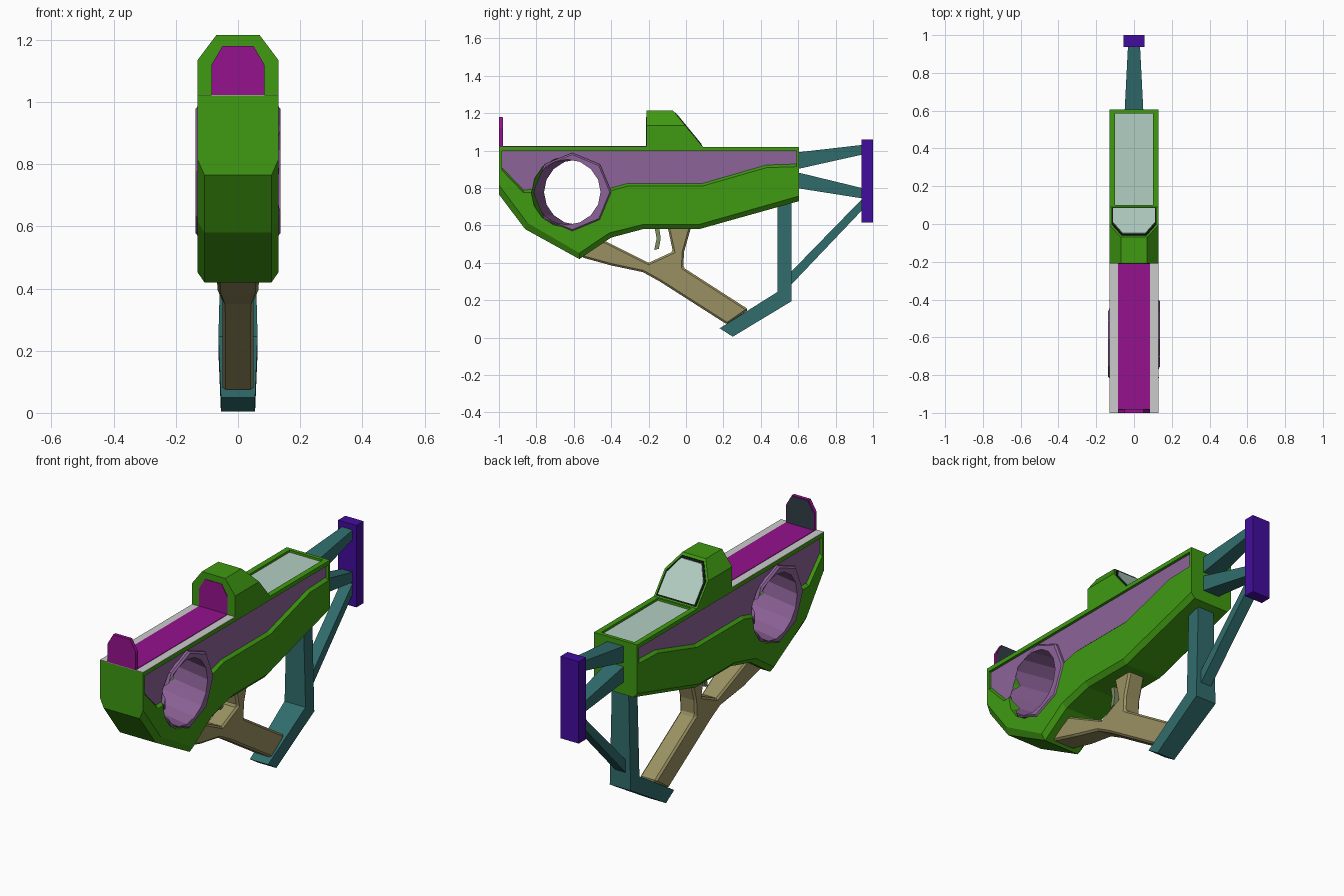
import bpy, bmesh
from math import pi

if "Cube" in bpy.data.objects:
    bpy.data.objects.remove(bpy.data.objects["Cube"])

COLORS = {
    "green": (0.05, 0.32, 0.006), "lilac": (0.27, 0.125, 0.32), "magenta": (0.30, 0.006, 0.27),
    "teal": (0.03, 0.15, 0.15), "indigo": (0.055, 0.004, 0.34), "tan": (0.32, 0.28, 0.12),
    "pale": (0.45, 0.62, 0.54), "slate": (0.03, 0.05, 0.06), "black": (0.005, 0.008, 0.006),
    "olive": (0.2, 0.26, 0.12)}


def finish(obj, color=None, bevel=0):
    if color:
        mat = bpy.data.materials.get(color) or bpy.data.materials.new(color)
        mat.diffuse_color = (*COLORS[color], 1)
        mat.use_nodes = True
        mat.node_tree.nodes["Principled BSDF"].inputs["Base Color"].default_value = mat.diffuse_color
        obj.data.materials.append(mat)
    if bevel:
        m = obj.modifiers.new("bevel", 'BEVEL')
        m.width, m.segments, m.limit_method, m.angle_limit = bevel, 1, 'ANGLE', pi / 3
    return obj


def loft(name, rings, color=None, bevel=0):
    """Closed solid through rings of matching 3D points."""
    bm = bmesh.new()
    vs = [[bm.verts.new(p) for p in r] for r in rings]
    n = len(rings[0])
    for a, b in zip(vs, vs[1:]):
        for i in range(n):
            j = (i + 1) % n
            bm.faces.new((a[i], a[j], b[j], b[i]))
    bm.faces.new(vs[0])
    bm.faces.new(vs[-1])
    bmesh.ops.recalc_face_normals(bm, faces=bm.faces)
    me = bpy.data.meshes.new(name)
    bm.to_mesh(me)
    bm.free()
    obj = bpy.data.objects.new(name, me)
    bpy.context.collection.objects.link(obj)
    return finish(obj, color, bevel)


def prism(name, pts, hw, color=None, bevel=0):
    """Side profile (y, z[, half width]) extruded symmetrically across x."""
    w = [p[2] if len(p) > 2 else hw for p in pts]
    return loft(name, [[(s * k, p[0], p[1]) for p, k in zip(pts, w)] for s in (-1, 1)], color, bevel)


def box(name, x, y0, y1, z0, z1, color=None):
    return prism(name, [(y0, z0), (y1, z0), (y1, z1), (y0, z1)], x, color)


def drum(name, sides, r, hw, turn, color=None):
    bpy.ops.mesh.primitive_cylinder_add(vertices=sides, radius=r, depth=2 * hw,
                                        location=(0, -0.608, 0.778), rotation=(0, pi / 2, 0))
    obj = bpy.context.object
    obj.name = name
    obj.rotation_mode = 'XYZ'
    obj.rotation_euler = (turn, pi / 2, 0)
    return finish(obj, color)


def cut(obj, cutter):
    m = obj.modifiers.new("cut", 'BOOLEAN')
    m.operation, m.object, m.solver = 'DIFFERENCE', cutter, 'EXACT'
    bpy.context.view_layer.objects.active = obj
    bpy.ops.object.modifier_apply(modifier=m.name)
    bpy.data.objects.remove(cutter)


# Hull with chamfered underside
outer = [(-1, 1.02), (-1, .765), (-.86, .58), (-.57, .42), (-.40, .535), (-.23, .58),
         (.07, .58), (.605, .73), (.605, 1.02)]
inner = [(-1, 1.02), (-1, .815), (-.85, .615), (-.57, .452), (-.41, .56), (-.23, .605),
         (.07, .605), (.605, .757), (.605, 1.02)]
hull = loft("hull", [[(x, y, z) for y, z in prof] for x, prof in
                     ((-.13, inner), (-.108, outer), (.108, outer), (.13, inner))], "green")

# Side recesses with a sloped lower edge, and the panel showing in them
panel = [(-.985, .998), (-.985, .91), (-.87, .79), (-.40, .80), (-.31, .825), (.09, .825),
         (.43, .923), (.59, .928), (.59, .998)]
wide = [(y, z - .018 if z < .95 else z) for y, z in panel]
for s in (-1, 1):
    cut(hull, loft("recess_cutter", [[(s * x, y, z) for y, z in p]
                                     for x, p in ((.112, panel), (.135, wide))]))
side_panel = prism("side_panel", panel, .115, "lilac")
cut(hull, box("top_cutter", .1, .1, .585, 1.0, 1.1))
box("rear_top_panel", .1, .1, .585, .999, 1.008, "pale")

# Octagonal ring and the round hole right through
for part in (hull, side_panel):
    cut(part, drum("hole_cutter", 16, .19, .3, pi / 16))
ring = drum("side_ring", 8, .21, .137, 0, "lilac")
bm = bmesh.new()
bm.from_mesh(ring.data)
caps = [e for e in bm.edges if abs(e.verts[0].co.z - e.verts[1].co.z) < 1e-4]
bmesh.ops.bevel(bm, geom=caps, offset=.009, segments=1, affect='EDGES')
bm.to_mesh(ring.data)
bm.free()
cut(ring, drum("bore_cutter", 16, .175, .3, pi / 16))

# Front deck
box("deck", .129, -1, -.21, 1.01, 1.022)
box("deck_strip", .085, -1, -.21, 1.015, 1.025, "magenta")


# Sight: housing, sloped rear glass, front lens and front plate
def section(w, shoulder, top_w, top, y, base=1.02):
    pts = [(-w, base), (-w, shoulder), (-top_w, top), (top_w, top), (w, shoulder), (w, base)]
    return [(x, y(z) if callable(y) else y, z) for x, z in pts]


def slope(offset):
    return lambda z: .09 - (z - 1.02) * .82 + offset


loft("sight_housing", [section(.13, 1.135, .07, 1.215, -.21),
                       section(.13, 1.135, .07, 1.215, slope(0))], "green")
loft("sight_glass_frame", [section(.12, 1.13, .066, 1.203, slope(o), 1.026)
                           for o in (-.01, .003)], "black")
loft("sight_glass", [section(.11, 1.126, .061, 1.194, slope(o), 1.034)
                     for o in (-.01, .006)], "pale")
for name, y0, y1, col in (("sight_front_lens", -.213, -.2, "magenta"),
                          ("front_plate", -1, -.981, "magenta")):
    loft(name, [section(.085, 1.12, .05, 1.18, y) for y in (y0, y1)], col)
loft("front_plate_back", [section(.081, 1.118, .048, 1.176, y) for y in (-.985, -.979)], "slate")

# Grip with flared front arm and trigger
prism("grip", [(-.56, .43, .068), (-.40, .386, .066), (-.23, .35, .052), (-.14, .30), (.22, .07),
               (.335, .15), (-.015, .375), (-.01, .46), (.03, .60), (-.10, .60), (-.07, .46),
               (-.20, .40), (-.43, .515, .066), (-.52, .53, .068)], .05, "tan", .01)
prism("trigger", [(-.17, .60), (-.145, .60), (-.135, .53), (-.145, .475), (-.17, .468),
                  (-.157, .53)], .013, "olive")

# Stock: bent upright, struts and shoulder plate
prism("stock_upright", [(.49, .74, .05), (.565, .74, .05), (.565, .195), (.25, .005, .055),
                        (.18, .05, .055), (.49, .245)], .063, "teal")
prism("stock_upper_strut", [(.59, .90, .05), (.94, .978, .032), (.94, 1.03, .032),
                            (.59, .99, .05)], 0, "teal")
prism("stock_middle_strut", [(.59, .80, .05), (.94, .745, .032), (.94, .80, .032),
                             (.59, .885, .05)], 0, "teal")
prism("stock_diagonal_strut", [(.55, .27), (.94, .68), (.94, .74), (.55, .34)], .032, "teal")
box("shoulder_plate", .055, .938, 1, .615, 1.06, "indigo")
